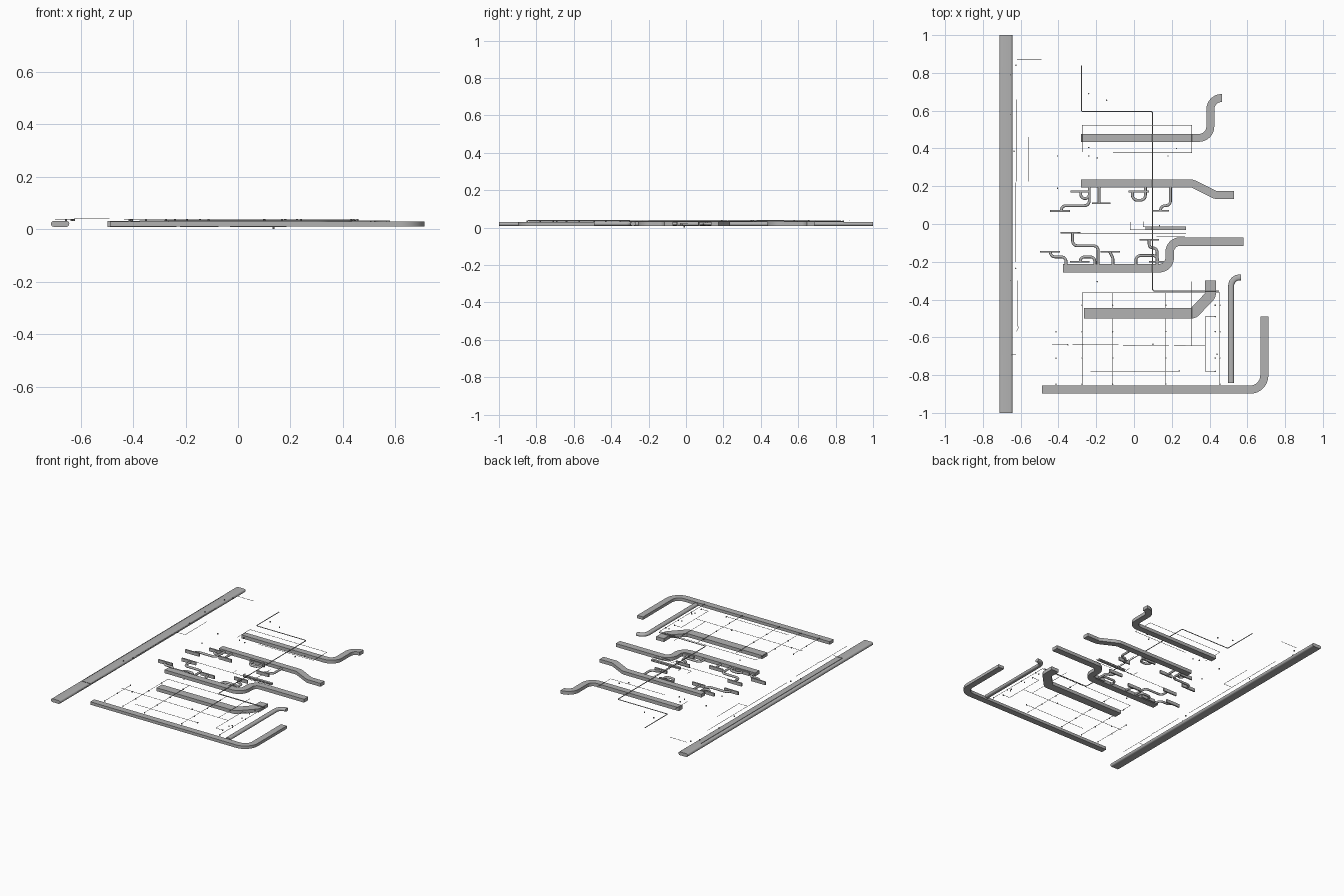
import bpy, bmesh, math
from mathutils import Vector

if "Cube" in bpy.data.objects:
    bpy.data.objects.remove(bpy.data.objects["Cube"])

# Dark grey metal for all parts
metal = bpy.data.materials.new("dark_metal")
metal.diffuse_color = (.45, .45, .45, 1)
metal.use_nodes = True
metal.node_tree.nodes["Principled BSDF"].inputs["Base Color"].default_value = metal.diffuse_color


def fillet(pts, r, n=8):
    """Round the inner corners of a flat polyline."""
    pts = [Vector(p) for p in pts]
    if not r:
        return pts
    out = [pts[0]]
    for a, b, c in zip(pts, pts[1:], pts[2:]):
        u, v = (a - b).normalized(), (c - b).normalized()
        ang = u.angle(v)
        if ang > 3.1:
            continue
        share = lambda p, end: (p - b).length * (0.98 if p == end else 0.49)
        t = min(r / math.tan(ang / 2), share(a, pts[0]), share(c, pts[-1]))
        rad = t * math.tan(ang / 2)
        m = (u + v).normalized()
        cen = b + m * (rad / math.sin(ang / 2))
        s, e = b + u * t - cen, b + v * t - cen
        w = math.pi - ang
        for i in range(n + 1):
            k = i / n
            out.append(cen + (s * math.sin((1 - k) * w) + e * math.sin(k * w)) / math.sin(w))
    return out + [pts[-1]]


def sweep(name, pts, z, profile, r=0.0, smooth=False):
    """Sweep a (side, height) profile along a horizontal path with mitred joints."""
    path = fillet(pts, r)
    bm = bmesh.new()
    rings = []
    for i, p in enumerate(path):
        d1 = (p - path[i - 1]).normalized() if i else None
        d2 = (path[i + 1] - p).normalized() if i < len(path) - 1 else None
        d1, d2 = d1 or d2, d2 or d1
        t = (d1 + d2).normalized()
        k = 1 / max(0.3, t.dot(d1))
        side = Vector((t.y, -t.x)) * k
        rings.append([bm.verts.new((p.x + side.x * s, p.y + side.y * s, z + h)) for s, h in profile])
    n = len(profile)
    for a, b in zip(rings, rings[1:]):
        for j in range(n):
            bm.faces.new((a[j], a[(j + 1) % n], b[(j + 1) % n], b[j]))
    bm.faces.new(rings[0])
    bm.faces.new(rings[-1])
    bmesh.ops.recalc_face_normals(bm, faces=bm.faces)
    me = bpy.data.meshes.new(name)
    bm.to_mesh(me)
    bm.free()
    me.materials.append(metal)
    ob = bpy.data.objects.new(name, me)
    bpy.context.collection.objects.link(ob)
    if smooth:
        bpy.ops.object.select_all(action='DESELECT')
        ob.select_set(True)
        bpy.context.view_layer.objects.active = ob
        bpy.ops.object.shade_smooth_by_angle(angle=math.radians(40))
    return ob


def drop(name, x, y, z, r, h):
    """Small vertical cylinder."""
    bpy.ops.mesh.primitive_cylinder_add(vertices=8, radius=r, depth=h, location=(x, y, z))
    bpy.context.object.name = name
    bpy.context.object.data.materials.append(metal)


def rect(w, h):
    return [(-w / 2, -h / 2), (w / 2, -h / 2), (w / 2, h / 2), (-w / 2, h / 2)]


def oval(w, h, n=8):
    """Flat oval: two half circles joined by straight sides."""
    out = []
    for sgn, a0 in ((1, -math.pi / 2), (-1, math.pi / 2)):
        for i in range(n + 1):
            a = a0 + math.pi * i / n
            out.append((sgn * (w - h) / 2 + h / 2 * math.cos(a), h / 2 * math.sin(a)))
    return out


def circle(r, n):
    return [(r * math.cos(2 * math.pi * i / n), r * math.sin(2 * math.pi * i / n)) for i in range(n)]


# Main flat oval duct on the left
sweep("main_oval_duct", [(-.678, -1), (-.678, 1)], .020, oval(.07, .023), smooth=True)

# Rectangular trunk ducts: path, width, height, bend radius
trunks = [
    ([(-.28, .456), (.404, .456), (.404, .667), (.467, .667)], .042, .023, .06),
    ([(-.28, .214), (.31, .214), (.43, .154), (.53, .154)], .042, .023, .03),
    ([(-.375, -.234), (.189, -.234), (.189, -.093), (.58, -.093)], .045, .023, .055),
    ([(-.265, -.472), (.315, -.472), (.405, -.378), (.405, -.298)], .057, .023, .03),
    ([(-.487, -.877), (.69, -.877), (.69, -.49)], .043, .020, .075),
]
for i, (p, w, h, r) in enumerate(trunks):
    sweep(f"trunk_duct_{i}", p, .0095 + h / 2, rect(w, h), r, True)
sweep("side_duct", [(.514, -.843), (.514, -.283), (.567, -.283)], .021, oval(.031, .022), .045, True)
sweep("small_centre_duct", [(.06, -.024), (.275, -.024)], .02, rect(.017, .012))

# Round branch ducts feeding the slot diffusers
branches = [
    [(-.237, .2), (-.237, .097), (-.385, .097), (-.385, .07)],
    [(-.185, .2), (-.185, .11)],
    [(-.237, .2), (-.237, .135), (-.282, .135), (-.282, .172)],
    [(.06, .2), (.06, .126), (-.008, .126), (-.008, .172)],
    [(.193, .2), (.193, .097), (.14, .097), (.14, .071)],
    [(-.19, -.215), (-.19, -.115), (-.325, -.115), (-.325, -.047)],
    [(-.36, -.215), (-.36, -.174), (-.443, -.174), (-.443, -.147)],
    [(-.207, -.215), (-.207, -.174), (-.285, -.174), (-.285, -.199)],
    [(-.112, -.215), (-.112, -.18), (-.128, -.147)],
    [(.01, -.215), (.01, -.167), (.125, -.167), (.125, -.199)],
    [(.122, -.215), (.122, -.127), (.08, -.127), (.08, -.084)],
]
for i, p in enumerate(branches):
    sweep(f"branch_duct_{i}", p, .02, circle(.0075, 12), .025, True)

# Slot diffusers: x start, x end, y
diffusers = [
    (-.335, -.237, .172), (-.222, -.125, .11), (-.445, -.34, .069), (-.03, .08, .172),
    (.095, .185, .07), (-.39, -.283, -.047), (-.498, -.392, -.147), (-.34, -.235, -.2),
    (-.178, -.075, -.147), (.03, .132, -.084), (.08, .17, -.2),
]
for i, (a, b, y) in enumerate(diffusers):
    sweep(f"slot_diffuser_{i}", [(a, y), (b, y)], .019, rect(.009, .022))

# Larger water main
sweep("water_main", [(-.278, .84), (-.278, .595), (.099, .595), (.099, -.354), (.45, -.354)],
      .034, circle(.0026, 8), .008, True)

# Thin sprinkler pipes: path, height
pipes = [
    ([(-.275, .38), (-.275, .523), (.305, .523), (.305, .378), (-.11, .378)], .036),
    ([(-.62, .873), (-.49, .873)], .039),
    ([(-.624, .66), (-.624, .225), (-.557, .225), (-.557, .46)], .039),
    ([(-.625, .22), (-.625, -.2)], .039),
    ([(-.618, -.3), (-.618, -.53), (-.612, -.55), (-.622, -.57), (-.622, -.845)], .039),
    ([(-.697, .83), (-.697, -.692), (-.625, -.692)], .036),
    ([(-.275, -.85), (-.275, -.364), (.455, -.364), (.455, -.85)], .036),
    ([(-.413, -.57), (-.413, -.85)], .036),
    ([(-.113, -.364), (-.113, -.85)], .036),
    ([(.168, -.364), (.168, -.85)], .036),
    ([(-.435, -.637), (.378, -.645)], .036),
    ([(.43, -.49), (.378, -.49), (.378, -.78), (.43, -.78)], .036),
    ([(-.23, -.78), (.24, -.78)], .036),
    ([(.305, -.305), (.305, -.645)], .036),
    ([(-.3, -.048), (.275, -.048)], .03),
    ([(-.02, .01), (-.02, -.03), (.06, -.03)], .02),
    ([(.05, .012), (.05, -.014), (.275, -.014)], .02),
    ([(.135, .16), (.135, -.02)], .012),
    ([(.12, -.068), (.27, -.068)], .03),
]
for i, (p, z) in enumerate(pipes):
    sweep(f"thin_pipe_{i}", p, z, circle(.0012, 6))

# Sprinkler heads: short drops at grid nodes and loose points
heads = [(x, y) for x in (-.275, -.113, .168, .455) for y in (-.43, -.57, -.71, -.848)]
heads += [(-.413, y) for y in (-.57, -.71, -.848)] + [(.43, y) for y in (-.43, -.49, -.57, -.71, -.78)]
heads += [(-.24, .69), (-.145, .655), (-.24, .405), (-.24, .36), (-.195, .35), (-.405, .36), (.18, .36),
          (.225, .4), (-.405, .19), (-.195, -.305), (-.35, -.64), (.1, -.637), (.24, -.778), (.44, -.69),
          (-.625, .84), (-.635, .385), (-.655, .58), (-.655, .79), (-.627, -.235), (-.655, -.3)]
for i, (x, y) in enumerate(heads):
    drop(f"sprinkler_head_{i}", x, y, .035, .004, .007)

# Vertical drop reaching the lowest level
drop("vertical_drop", .135, -.01, .007, .004, .014)
